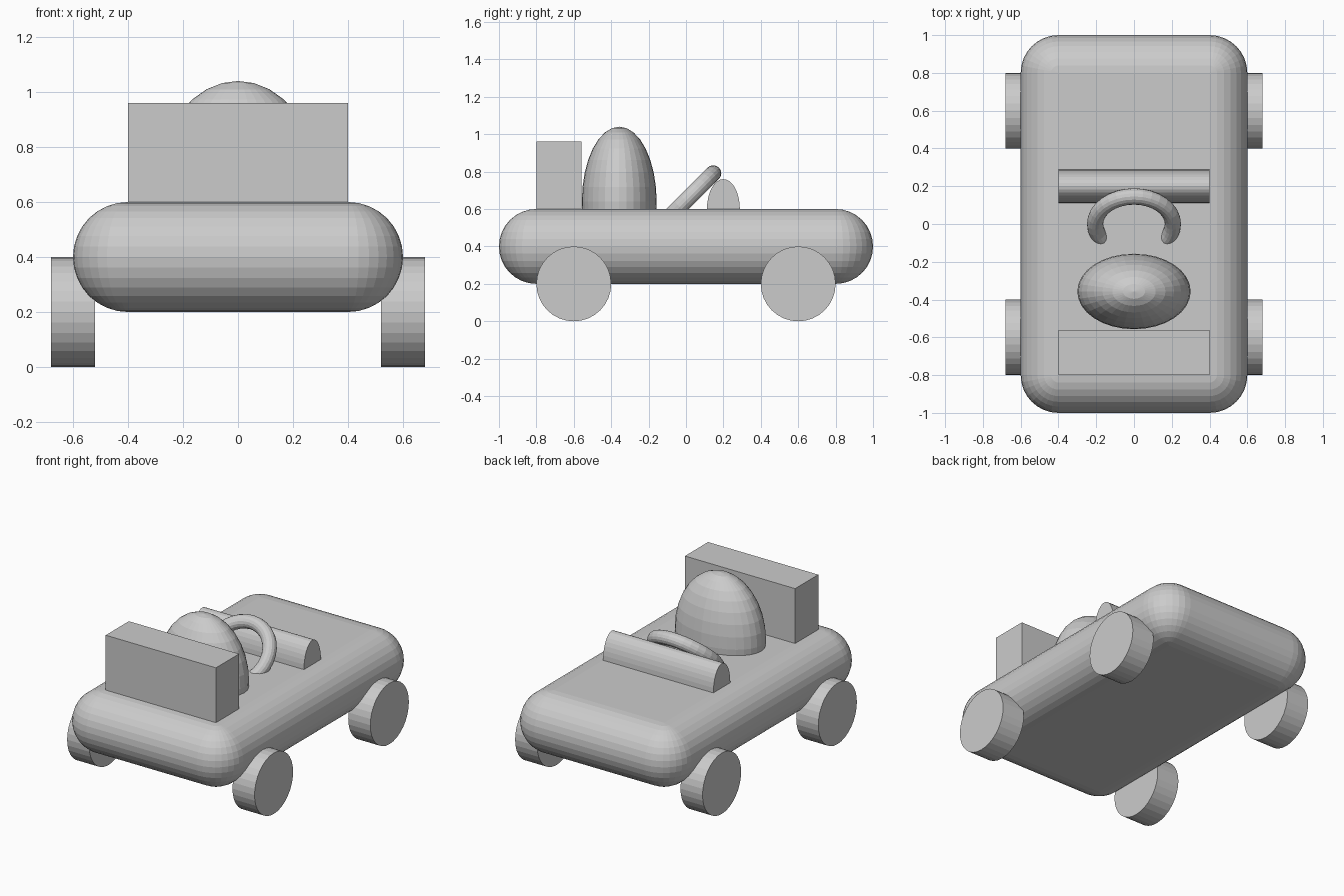
import bpy, bmesh, math
from mathutils import Matrix, Vector

if "Cube" in bpy.data.objects:
    bpy.data.objects.remove(bpy.data.objects["Cube"])


def add_object(name, bm):
    mesh = bpy.data.meshes.new(name)
    bmesh.ops.recalc_face_normals(bm, faces=bm.faces)
    bm.to_mesh(mesh)
    bm.free()
    ob = bpy.data.objects.new(name, mesh)
    bpy.context.collection.objects.link(ob)
    return ob


def cylinder_x(name, center, ry, rz, length):
    """Elliptical cylinder lying along x."""
    bm = bmesh.new()
    m = (Matrix.Translation(center) @ Matrix.Diagonal((1, ry, rz, 1))
         @ Matrix.Rotation(math.pi / 2, 4, 'Y'))
    bmesh.ops.create_cone(bm, cap_ends=True, segments=32, radius1=1,
                          radius2=1, depth=length, matrix=m)
    return add_object(name, bm)


# Body: fully rounded slab, the hull of four corner spheres
bm = bmesh.new()
for x in (-0.4, 0.4):
    for y in (-0.8, 0.8):
        bmesh.ops.create_uvsphere(bm, u_segments=32, v_segments=16, radius=0.2,
                                  matrix=Matrix.Translation((x, y, 0.4)))
bmesh.ops.delete(bm, geom=bm.edges[:], context='EDGES_FACES')
if not bm.verts:
    for x in (-0.4, 0.4):
        for y in (-0.8, 0.8):
            for i in range(17):
                a = math.pi * (i / 16 - 0.5)
                for j in range(32):
                    b = math.tau * j / 32
                    bm.verts.new((x + 0.2 * math.cos(a) * math.cos(b),
                                  y + 0.2 * math.cos(a) * math.sin(b),
                                  0.4 + 0.2 * math.sin(a)))
    bmesh.ops.remove_doubles(bm, verts=bm.verts[:], dist=1e-5)
bmesh.ops.convex_hull(bm, input=bm.verts[:])
bmesh.ops.delete(bm, geom=[v for v in bm.verts if not v.link_faces], context='VERTS')
bmesh.ops.dissolve_limit(bm, angle_limit=math.radians(0.5),
                         verts=bm.verts[:], edges=bm.edges[:])
add_object("body", bm)

# Wheels
for sx, side in ((-1, "left"), (1, "right")):
    for sy, end in ((-1, "front"), (1, "back")):
        cylinder_x(f"{end}_{side}_wheel", Vector((sx * 0.6, sy * 0.6, 0.2)),
                   0.2, 0.2, 0.16)

# Upright block
bm = bmesh.new()
bmesh.ops.create_cube(bm, size=1, matrix=Matrix.Translation((0, -0.68, 0.77))
                      @ Matrix.Diagonal((0.8, 0.24, 0.38, 1)))
add_object("rear_block", bm)

# Egg-shaped seat, sunk into the deck
bm = bmesh.new()
bmesh.ops.create_uvsphere(bm, u_segments=32, v_segments=16, radius=1,
                          matrix=Matrix.Translation((0, -0.357, 0.64))
                          @ Matrix.Diagonal((0.3, 0.2, 0.4, 1)))
add_object("seat", bm)

# Dashboard: half-sunk elliptical bar
cylinder_x("dashboard", Vector((0, 0.2, 0.6)), 0.088, 0.16, 0.8)

# Steering wheel: tilted ring, lower part inside the body
bpy.ops.mesh.primitive_torus_add(major_segments=32, minor_segments=16,
                                 major_radius=0.206, minor_radius=0.043,
                                 location=(0, 0, 0.645),
                                 rotation=(math.radians(45), 0, 0))
bpy.context.object.name = "steering_wheel"
